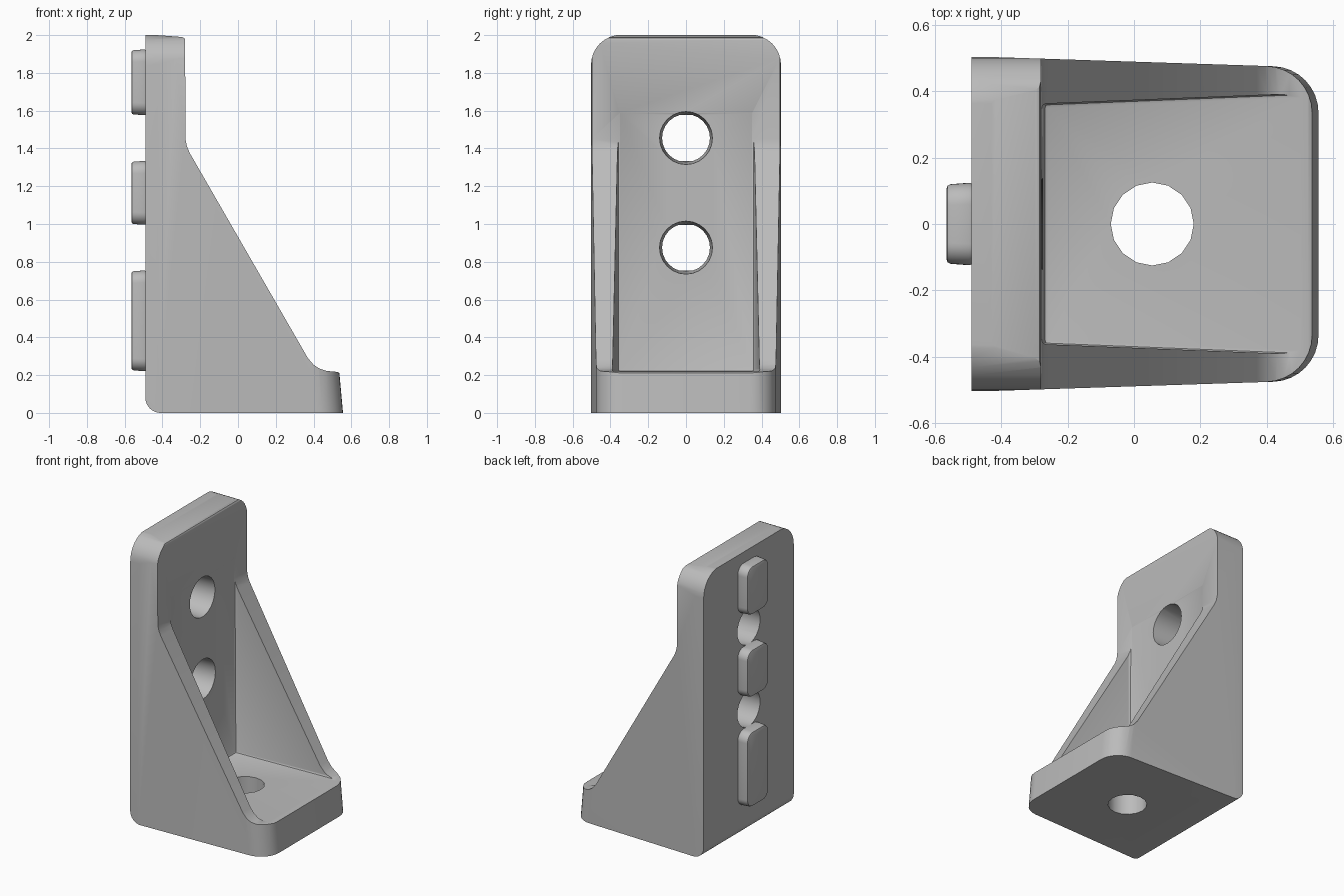
import bpy, bmesh
from math import sin, cos, pi, radians
from mathutils import Vector

cube = bpy.data.objects.get("Cube")
if cube:
    bpy.data.objects.remove(cube, do_unlink=True)

grey = bpy.data.materials.new("plain_grey")
grey.use_nodes = True
grey.diffuse_color = (0.5, 0.5, 0.5, 1)
grey.node_tree.nodes["Principled BSDF"].inputs["Base Color"].default_value = grey.diffuse_color


def loft(name, start, end):
    """Closed solid between two matching outlines."""
    bm = bmesh.new()
    a = [bm.verts.new(p) for p in start]
    b = [bm.verts.new(p) for p in end]
    bm.faces.new(a)
    bm.faces.new(b)
    for i in range(len(a)):
        j = (i + 1) % len(a)
        bm.faces.new((a[i], a[j], b[j], b[i]))
    bmesh.ops.recalc_face_normals(bm, faces=bm.faces)
    mesh = bpy.data.meshes.new(name)
    bm.to_mesh(mesh)
    bm.free()
    mesh.materials.append(grey)
    obj = bpy.data.objects.new(name, mesh)
    bpy.context.collection.objects.link(obj)
    return obj


def apply(obj, mod):
    bpy.context.view_layer.objects.active = obj
    bpy.ops.object.modifier_apply(modifier=mod.name)


def boolean(obj, tool, operation):
    mod = obj.modifiers.new(operation, 'BOOLEAN')
    mod.operation, mod.solver, mod.object = operation, 'EXACT', tool
    apply(obj, mod)
    bpy.data.objects.remove(tool, do_unlink=True)


def bevel(obj, width, segments, angle):
    mod = obj.modifiers.new("bevel", 'BEVEL')
    mod.width, mod.segments, mod.angle_limit = width, segments, radians(angle)
    apply(obj, mod)


def smooth(obj):
    bpy.ops.object.select_all(action='DESELECT')
    obj.select_set(True)
    bpy.context.view_layer.objects.active = obj
    bpy.ops.object.shade_smooth_by_angle(angle=radians(30))


def arc(cx, cy, r, a0, a1, n=8):
    angles = [radians(a0 + (a1 - a0) * i / n) for i in range(n + 1)]
    return [(cx + r * cos(a), cy + r * sin(a)) for a in angles]


def round_rect(w, z0, z1, r):
    return (arc(w - r, z1 - r, r, 0, 90) + arc(r - w, z1 - r, r, 90, 180)
            + arc(r - w, z0 + r, r, 180, 270) + arc(w - r, z0 + r, r, 270, 360))


# Bracket side profile: base, sloping ribs and upright plate
side = arc(-0.41, 0.08, 0.08, 180, 270) + [
    (0.565, 0), (0.547, 0.195), (0.54, 0.21), (0.525, 0.217), (0.47, 0.222),
    (0.43, 0.235), (0.40, 0.255), (0.37, 0.29), (-0.255, 1.375), (-0.27, 1.41),
    (-0.278, 1.45), (-0.28, 1.975), (-0.285, 1.985), (-0.297, 1.99),
    (-0.43, 2.0), (-0.49, 2.0)]
bracket = loft("bracket", [(x, -0.7, z) for x, z in side], [(x, 0.7, z) for x, z in side])

# Plan outline: tapered sides, rounded front corners leaning back with height
corner = arc(0.425, 0.335, 0.14, 88, 0)
half = [(-0.7, 0.512)] + corner
lean = Vector((-0.2, 0.0066, 0))
low = [Vector((x, y, -0.1)) for x, y in half]
high = [p + Vector((0, 0, 2.2)) + (lean if i else Vector()) for i, p in enumerate(low)]
mirror = lambda pts: pts + [Vector((p.x, -p.y, p.z)) for p in reversed(pts)]
boolean(bracket, loft("plan_cutter", mirror(low), mirror(high)), 'INTERSECT')

# Rounded top corners of the upright
front = round_rect(0.503, -0.5, 2.002, 0.16)
boolean(bracket, loft("top_cutter", [(-0.8, y, z) for y, z in front],
                      [(0.8, y, z) for y, z in front]), 'INTERSECT')

# Pocket between the ribs
low = [Vector((-0.271, 0.362, 0.219)), Vector((0.8, 0.405, 0.219))]
high = [Vector((-0.279, 0.362, 1.6)), Vector((0.8, 0.405, 1.6))]
pocket = loft("pocket_cutter", mirror(low), mirror(high))
bevel(pocket, 0.012, 2, 30)
boolean(bracket, pocket, 'DIFFERENCE')

# Raised locating pads on the back
for name, z0, z1 in (("lower_pad", 0.22, 0.755), ("middle_pad", 0.995, 1.335),
                     ("upper_pad", 1.575, 1.925)):
    root = round_rect(0.125, z0, z1, 0.065)
    tip = round_rect(0.119, z0 + 0.006, z1 - 0.006, 0.062)
    pad = loft(name, [(-0.485, y, z) for y, z in root], [(-0.565, y, z) for y, z in tip])
    bevel(pad, 0.012, 2, 50)
    smooth(pad)


# Bolt holes: two tapered ones through the upright, one through the base
def ring(r, n):
    return [(r * cos(2 * pi * i / n), r * sin(2 * pi * i / n)) for i in range(n)]


for z in (0.875, 1.455):
    boolean(bracket, loft("hole_cutter", [(-0.6, y, z + h) for y, h in ring(0.12, 24)],
                          [(-0.2, y, z + h) for y, h in ring(0.145, 24)]), 'DIFFERENCE')
boolean(bracket, loft("base_hole_cutter", [(0.055 + x, y, -0.2) for x, y in ring(0.125, 16)],
                      [(0.055 + x, y, 0.5) for x, y in ring(0.125, 16)]), 'DIFFERENCE')
smooth(bracket)
